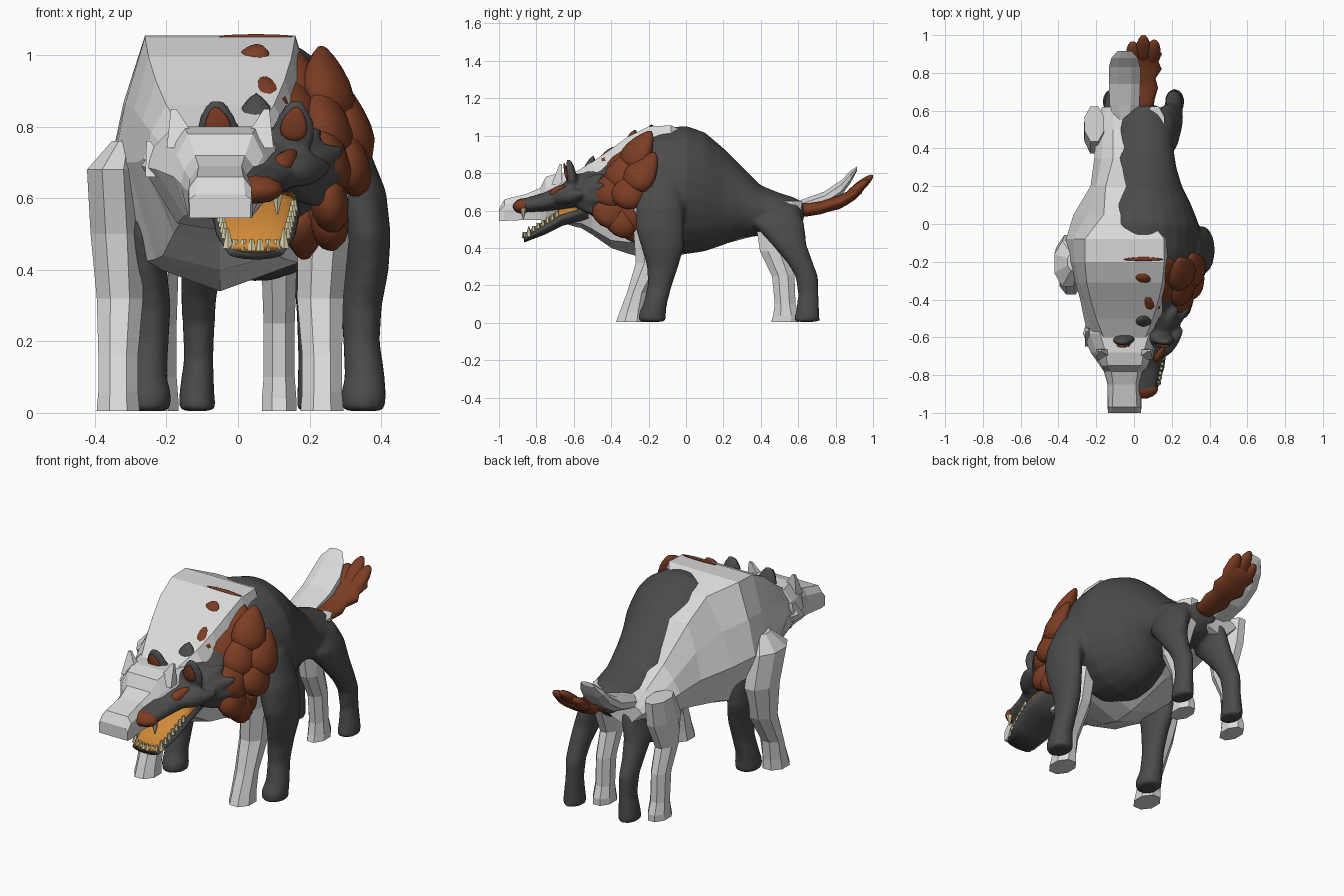
import bpy, bmesh, math
from mathutils import Vector, Matrix

cube = bpy.data.objects.get("Cube")
if cube:
    bpy.data.objects.remove(cube)


def material(name, rgb):
    m = bpy.data.materials.new(name)
    m.use_nodes = True
    m.diffuse_color = (*rgb, 1)
    m.node_tree.nodes["Principled BSDF"].inputs["Base Color"].default_value = (*rgb, 1)
    return m


PALE = material("pale_grey", (.7, .7, .7))
DARK = material("charcoal", (.07, .07, .07))
BROWN = material("rust_brown", (.2, .046, .017))
ORANGE = material("mouth_orange", (.62, .25, .04))
CREAM = material("tooth_cream", (.65, .62, .38))
PALE_X, DARK_X = -.05, .05
SIDES = (-1, 1)


def skin(bm, rings):
    """Bridge equal point rings into a closed solid."""
    loops = [[bm.verts.new(p) for p in ring] for ring in rings]
    for a, b in zip(loops, loops[1:]):
        for i in range(len(a)):
            j = (i + 1) % len(a)
            bm.faces.new((a[i], a[j], b[j], b[i]))
    bm.faces.new(loops[0])
    bm.faces.new(loops[-1])


def ring_angles(n):
    return [2 * math.pi * (i + .5) / n for i in range(n)]


def loft_y(bm, ox, rows, n=20):
    """Rows of y, z, half width, half height."""
    skin(bm, [[(ox + w * math.cos(a), y, z + h * math.sin(a)) for a in ring_angles(n)]
              for y, z, w, h in rows])


def loft_z(bm, ox, side, rows, n=16):
    """Rows of sideways offset, y, z, half width, half depth."""
    skin(bm, [[(ox + side * (x + w * math.cos(a)), y + d * math.sin(a), z)
               for a in ring_angles(n)] for x, y, z, w, d in rows])


def boxy(bm, ox, rows):
    """Rows of y, top, middle, bottom, keel heights, then three half widths."""
    rings = []
    for y, zt, zm, zb, zk, wt, wm, wb in rows:
        half = [(wb, zb), (wm, zm), ((wm + wt) / 2 + .01, (zm + zt) / 2), (wt, zt)]
        rings.append([(ox, y, zk)] + [(ox + w, y, z) for w, z in half]
                     + [(ox - w, y, z) for w, z in reversed(half)])
    skin(bm, rings)


def leaf(bm, base, tip, width, thick, normal=(0, -1, 0), point=.35):
    """Flattened tapering lobe from base to tip."""
    base, tip = Vector(base), Vector(tip)
    up = (tip - base).normalized()
    nrm = Vector(normal)
    nrm = (nrm - up * nrm.dot(up)).normalized()
    frame = Matrix((up.cross(nrm), nrm, up)).transposed()
    half = (tip - base).length / 2
    for v in bmesh.ops.create_uvsphere(bm, u_segments=12, v_segments=8, radius=1)["verts"]:
        c = v.co
        taper = 1 - point * c.z
        v.co = (base + tip) / 2 + frame @ Vector((c.x * width * taper, c.y * thick * taper, c.z * half))


def finish(bm, name, mat, smooth=True, blend=False):
    bmesh.ops.recalc_face_normals(bm, faces=bm.faces)
    mesh = bpy.data.meshes.new(name)
    bm.to_mesh(mesh)
    bm.free()
    mesh.materials.append(mat)
    for p in mesh.polygons:
        p.use_smooth = smooth
    ob = bpy.data.objects.new(name, mesh)
    bpy.context.collection.objects.link(ob)
    if blend:
        rm = ob.modifiers.new("blend", "REMESH")
        rm.mode, rm.voxel_size, rm.use_smooth_shade = "VOXEL", .013, True
        sm = ob.modifiers.new("soften", "SMOOTH")
        sm.factor, sm.iterations = .5, 8


# Pale faceted animal: torso and neck
bm = bmesh.new()
boxy(bm, PALE_X, [
    (-.6, .8, .69, .55, .53, .11, .19, .1), (-.5, .86, .71, .5, .47, .15, .215, .13),
    (-.4, .93, .7, .44, .4, .18, .235, .16), (-.31, .995, .7, .43, .37, .2, .26, .18),
    (-.2, 1.05, .68, .42, .34, .21, .3, .22), (-.08, 1.055, .68, .42, .35, .21, .31, .22),
    (.05, 1, .66, .45, .38, .11, .27, .18), (.2, .905, .62, .46, .42, .1, .18, .12),
    (.35, .73, .6, .48, .46, .06, .16, .1), (.5, .65, .58, .49, .48, .06, .15, .08),
    (.62, .62, .58, .52, .5, .06, .12, .06)])
finish(bm, "pale_torso", PALE, False)

# Pale head with brow step and wide cheeks
bm = bmesh.new()
boxy(bm, PALE_X, [
    (-1, .61, .58, .545, .545, .07, .085, .085), (-.97, .66, .6, .545, .545, .065, .09, .09),
    (-.85, .69, .62, .55, .55, .06, .09, .08), (-.78, .72, .64, .55, .55, .07, .11, .09),
    (-.75, .78, .66, .55, .55, .09, .13, .09), (-.68, .8, .68, .55, .54, .1, .18, .1),
    (-.58, .8, .69, .53, .51, .13, .22, .12), (-.48, .78, .69, .53, .51, .12, .19, .1)])
finish(bm, "pale_head", PALE, False)


def spike(bm, x, s, base, tip, width, depth):
    """Four-sided point; base and tip give sideways offset, y and z."""
    loft_z(bm, x, s, [(*base, width, depth), (*tip, width * .15, depth * .2)], 4)


bm = bmesh.new()
for s in SIDES:
    spike(bm, PALE_X, s, (.1, -.69, .74), (.13, -.67, .85), .07, .04)
    spike(bm, PALE_X, s, (.17, -.6, .66), (.2, -.56, .76), .055, .07)
finish(bm, "pale_ears", PALE, False)

# Pale legs and tail
for s, label in zip(SIDES, ("right", "left")):
    bm = bmesh.new()
    loft_z(bm, PALE_X, s, [
        (.27, -.2, .76, .035, .05), (.3, -.21, .68, .078, .13), (.29, -.17, .5, .078, .12),
        (.28, -.19, .32, .07, .085), (.285, -.26, .16, .06, .06),
        (.285, -.285, .06, .06, .075), (.285, -.295, .005, .065, .085)], 8)
    finish(bm, "pale_front_leg_" + label, PALE, False)
    bm = bmesh.new()
    loft_z(bm, PALE_X, s, [
        (.16, .53, .65, .055, .1), (.16, .49, .52, .058, .125), (.165, .47, .38, .052, .08),
        (.165, .52, .25, .047, .065), (.165, .53, .1, .047, .06),
        (.165, .535, .04, .052, .075), (.165, .53, .005, .052, .08)], 8)
    finish(bm, "pale_hind_leg_" + label, PALE, False)
bm = bmesh.new()
loft_y(bm, PALE_X, [(.55, .6, .06, .04), (.63, .625, .085, .04), (.74, .66, .09, .045),
                    (.83, .72, .09, .045), (.88, .78, .075, .035), (.915, .825, .04, .012)], 8)
finish(bm, "pale_tail", PALE, False)

# Dark smooth animal: body, legs, skull, ears and cheek fur in one blended skin
bm = bmesh.new()
loft_y(bm, DARK_X, [
    (-.5, .68, .13, .13), (-.4, .71, .19, .19), (-.28, .72, .25, .27), (-.14, .71, .29, .33),
    (0, .71, .295, .345), (.1, .7, .255, .32), (.2, .675, .205, .26), (.3, .645, .175, .19),
    (.4, .6, .16, .135), (.5, .58, .155, .115), (.58, .58, .125, .09), (.63, .59, .07, .05)], 24)
loft_y(bm, DARK_X, [
    (-.4, .69, .16, .16), (-.5, .7, .155, .13), (-.6, .695, .14, .095), (-.68, .67, .118, .07),
    (-.76, .645, .09, .05), (-.85, .63, .075, .04), (-.9, .625, .065, .034)])
for s in SIDES:
    loft_z(bm, DARK_X, s, [
        (.24, -.13, .78, .06, .1), (.29, -.14, .62, .075, .13), (.31, -.14, .5, .068, .13),
        (.31, -.125, .4, .062, .115), (.295, -.125, .3, .058, .085), (.295, -.14, .2, .052, .066),
        (.305, -.165, .1, .057, .064), (.3, -.18, .05, .065, .074), (.3, -.18, .005, .062, .074)])
    loft_z(bm, DARK_X, s, [
        (.09, .5, .62, .06, .1), (.125, .495, .53, .068, .14), (.15, .55, .42, .06, .095),
        (.16, .61, .32, .05, .07), (.16, .645, .25, .046, .062), (.16, .655, .15, .042, .055),
        (.165, .65, .06, .05, .064), (.165, .645, .005, .053, .072)])
    # ears, then cheek tufts fanning back
    leaf(bm, (DARK_X + s * .1, -.6, .72), (DARK_X + s * .115, -.63, .885), .062, .028)
    for dx, y, z in ((.18, -.44, .8), (.25, -.43, .74), (.25, -.43, .66), (.2, -.44, .58), (.21, -.55, .69)):
        leaf(bm, (DARK_X + s * .08, y - .15, .67), (DARK_X + s * dx, y, z), .045, .04, (s, 0, .2))
leaf(bm, (DARK_X, -.54, .76), (DARK_X, -.49, .9), .055, .03)
finish(bm, "dark_body", DARK, blend=True)

# Lower jaw and mouth lining, narrow at the chin and wide at the corners
bm = bmesh.new()
loft_y(bm, DARK_X, [(-.52, .6, .12, .045), (-.66, .56, .124, .042),
                    (-.76, .503, .112, .034), (-.866, .447, .078, .018)])
finish(bm, "dark_jaw", DARK)
bm = bmesh.new()
loft_y(bm, DARK_X, [(-.58, .605, .112, .025), (-.67, .582, .11, .028),
                    (-.76, .523, .092, .022), (-.87, .46, .062, .013)])
finish(bm, "mouth_lining", ORANGE)

# Blunt teeth around the jaw, with longer fangs near the front
bm = bmesh.new()


def tooth(x, y, z, height, radius=.013, tip=.6):
    turn = Matrix.Rotation(math.pi if height < 0 else 0, 4, "X")
    bmesh.ops.create_cone(bm, cap_ends=True, segments=6, radius1=radius, radius2=radius * tip,
                          depth=abs(height),
                          matrix=Matrix.Translation((DARK_X + x, y, z + height / 2)) @ turn)


for s in SIDES:
    for i in range(6):
        tooth(s * (.106 - .004 * i), -.69 - .025 * i, .565 - .0155 * i, .03)
    for i in range(3):
        tooth(s * (.012 + .023 * i), -.866 + .006 * i, .452, .032)
    tooth(s * .078, -.84, .46, .055, .017, .2)
    tooth(s * .06, -.87, .61, -.055, .017, .2)
finish(bm, "teeth", CREAM, False)

# Brown nose, brow marks and inner ears
bm = bmesh.new()
leaf(bm, (DARK_X, -.83, .632), (DARK_X, -.925, .616), .078, .04, (0, 0, 1), .1)
finish(bm, "nose", BROWN)
bm = bmesh.new()
for s in SIDES:
    leaf(bm, (DARK_X + s * .06, -.73, .68), (DARK_X + s * .11, -.65, .735), .026, .017, (s, -.6, 1))
    leaf(bm, (DARK_X + s * .1, -.632, .76), (DARK_X + s * .115, -.652, .855), .036, .01)
finish(bm, "brow_and_ear_marks", BROWN)

# Mane of large overlapping pointed scales
bm = bmesh.new()
scales = [(.2, -.39, .73), (.2, -.39, .62), (.1, -.34, .86), (.2, -.33, .82),
          (.26, -.29, .72), (.2, -.32, .57), (.12, -.25, .92), (.2, -.25, .925), (.265, -.23, .81)]
for s in SIDES:
    for x, y, z in scales:
        lift = Vector((-s * .015, .065, .1))
        c = Vector((DARK_X + s * x, y, z))
        leaf(bm, c - lift, c + lift, .085, .05, (s * x, -.08, z - .7), .45)
leaf(bm, (.1, -.46, .82), (.07, -.38, .94), .05, .035, (0, -.7, 1))
leaf(bm, (.04, -.3, .97), (.06, -.27, 1.03), .045, .02, (0, -.7, 1))
leaf(bm, (.05, -.195, 1.05), (.05, -.175, 1.056), .1, .006, (0, 0, 1))
finish(bm, "mane", BROWN)
bm = bmesh.new()
for s in SIDES:
    for x, y, z in ((.2, -.32, .56), (.14, -.32, .52)):
        leaf(bm, (DARK_X + s * x, y - .03, z + .06), (DARK_X + s * x, y + .06, z - .09), .07, .04, (s, -1, -.2))
finish(bm, "chest_fur", BROWN)

# Brown bushy tail with scalloped edge
bm = bmesh.new()
loft_y(bm, DARK_X, [
    (.58, .6, .05, .04), (.66, .605, .06, .035), (.72, .615, .078, .035), (.77, .63, .065, .035),
    (.82, .645, .098, .038), (.86, .665, .08, .036), (.9, .69, .1, .035), (.94, .722, .065, .03)])
for dx, y, z in ((-.06, .965, .75), (0, 1, .79), (.06, .975, .765)):
    leaf(bm, (DARK_X + dx * .6, .84, .65), (DARK_X + dx, y, z), .042, .028, (0, -.6, 1), .1)
finish(bm, "dark_tail", BROWN)
